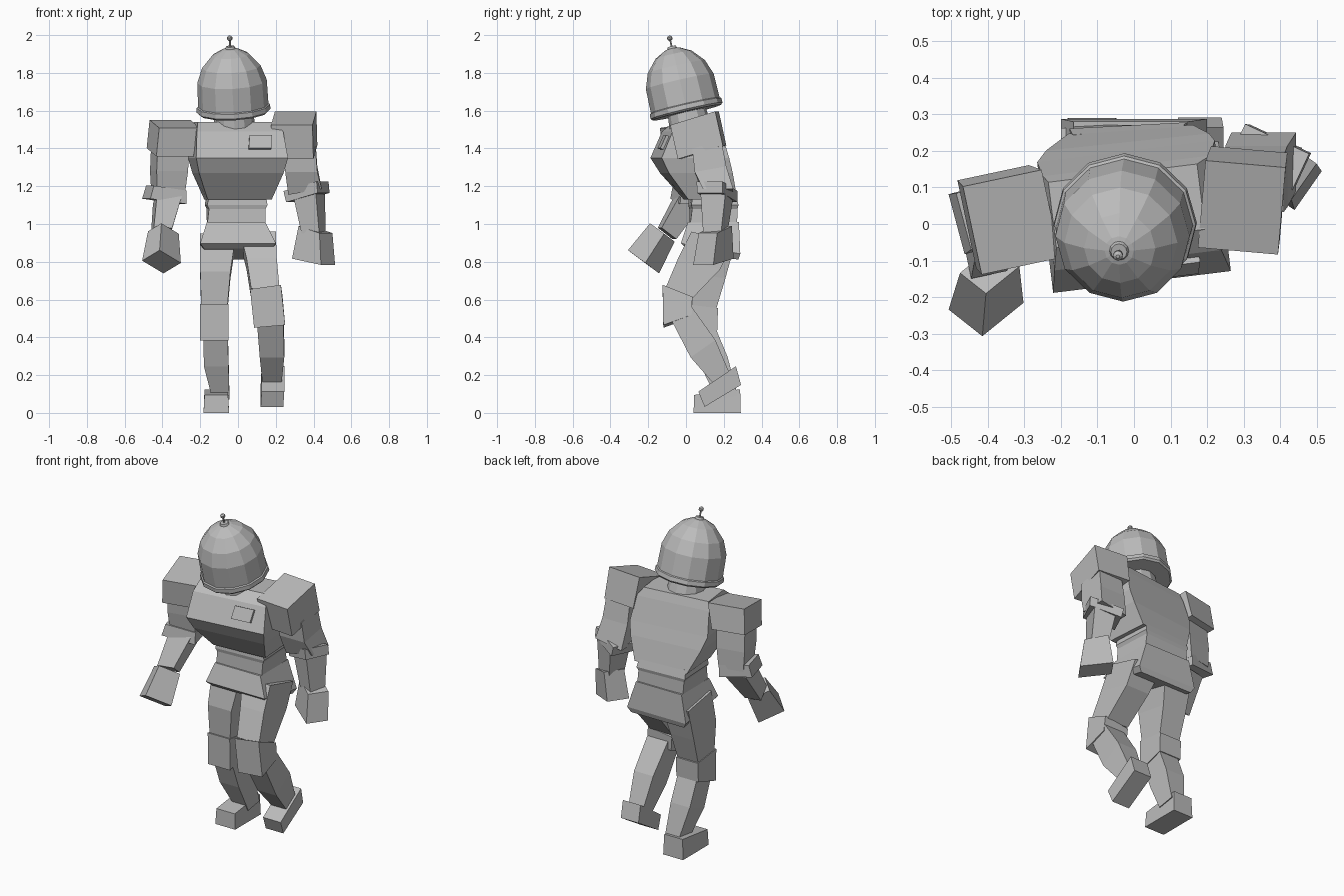
import bpy
import bmesh
from math import cos, sin, tau, radians
from mathutils import Vector, Euler

default_cube = bpy.data.objects.get("Cube")
if default_cube:
    bpy.data.objects.remove(default_cube, do_unlink=True)

grey = bpy.data.materials.new("plain grey")
grey.use_nodes = True
shade = (0.5, 0.5, 0.5, 1)
grey.diffuse_color = shade
grey.node_tree.nodes["Principled BSDF"].inputs["Base Color"].default_value = shade


def turn(pitch=0, roll=0, yaw=0):
    """Rotation matrix from angles in degrees."""
    return Euler([radians(angle) for angle in (pitch, roll, yaw)]).to_matrix()


def ring(x, y, z, width, depth, pitch=0, roll=0, yaw=0, sides=4):
    """One cross-section: a rectangle, or a round outline with more sides."""
    if sides == 4:
        outline = [(-.5, -.5), (.5, -.5), (.5, .5), (-.5, .5)]
    else:
        outline = [(cos(tau * i / sides) / 2, sin(tau * i / sides) / 2) for i in range(sides)]
    rotation = turn(pitch, roll, yaw)
    return [Vector((x, y, z)) + rotation @ Vector((u * width, v * depth, 0)) for u, v in outline]


def loft(name, *rings):
    """Flat-shaded solid running through the given cross-sections."""
    bm = bmesh.new()
    loops = [[bm.verts.new(point) for point in loop] for loop in rings]
    for lower, upper in zip(loops, loops[1:]):
        for i in range(len(lower)):
            j = (i + 1) % len(lower)
            bm.faces.new((lower[i], lower[j], upper[j], upper[i]))
    bm.faces.new(loops[0])
    bm.faces.new(loops[-1])
    bmesh.ops.recalc_face_normals(bm, faces=bm.faces)
    mesh = bpy.data.meshes.new(name)
    bm.to_mesh(mesh)
    bm.free()
    mesh.materials.append(grey)
    part = bpy.data.objects.new(name, mesh)
    bpy.context.collection.objects.link(part)


def lathe(name, base, profile, sides=12, **angles):
    """Round part along a tilted axis; profile holds (height, radius) pairs."""
    axis = turn(**angles) @ Vector((0, 0, 1))
    rings = []
    for height, radius in profile:
        place = Vector(base) + axis * height
        rings.append(ring(*place, radius * 2, radius * 2, sides=sides, **angles))
    loft(name, *rings)


# Helmet, rim, neck and antenna share the tilt of the head
tilt = dict(pitch=13, roll=-3)
head = (-.023, .005, 1.59)
lathe("helmet_dome", head,
      [(.02, .187), (.17, .184), (.25, .155), (.315, .098), (.345, .04), (.352, .01)], **tilt)
lathe("helmet_rim", head, [(0, .186), (.01, .196), (.035, .194), (.04, .186)], **tilt)
lathe("neck", head, [(-.12, .115), (.03, .1)], **tilt)
lathe("antenna_base", head, [(.34, .03), (.36, .022)], **tilt)
lathe("antenna_stem", head, [(.35, .006), (.4, .005)], sides=6, **tilt)
lathe("antenna_ball", head, [(.39, .005), (.398, .014), (.41, .014), (.418, .005)], sides=8, **tilt)

# Torso, turned a little so that its right side leads
loft("chest",
     ring(-.02, .05, 1.54, .41, .18, yaw=7),
     ring(-.005, .03, 1.49, .46, .26, yaw=7),
     ring(0, .02, 1.35, .49, .36, yaw=7),
     ring(0, .055, 1.27, .45, .34, yaw=6),
     ring(0, .13, 1.13, .34, .26, yaw=4))
loft("chest_badge",
     ring(.115, -.13, 1.395, .12, .03, pitch=-25, yaw=7),
     ring(.12, -.098, 1.465, .12, .03, pitch=-25, yaw=7))
loft("waist",
     ring(-.01, .14, 1.15, .30, .23, yaw=4),
     ring(-.01, .145, 1.10, .32, .25, yaw=3),
     ring(-.01, .145, 1.08, .30, .24, yaw=3),
     ring(-.01, .145, .98, .31, .25))
loft("pelvis",
     ring(-.01, .145, 1.01, .31, .27),
     ring(0, .13, .87, .40, .32, pitch=-10),
     ring(0, .14, .84, .36, .28, pitch=-12))

# Shoulder pads
loft("left_shoulder_pad",
     ring(.305, .085, 1.38, .21, .25, pitch=17, yaw=-5),
     ring(.295, .045, 1.56, .22, .25, pitch=17, yaw=-5))
loft("right_shoulder_pad",
     ring(-.36, .02, 1.38, .20, .25, pitch=10, yaw=12),
     ring(-.335, .005, 1.53, .22, .25, pitch=10, yaw=12))

# Left arm hangs slightly behind the body
loft("left_upper_arm",
     ring(.33, .11, 1.42, .16, .16, pitch=15),
     ring(.335, .13, 1.29, .17, .17, pitch=10),
     ring(.355, .17, 1.17, .18, .16, roll=-10))
loft("left_elbow",
     ring(.36, .165, 1.2, .20, .15, roll=-15, yaw=-25),
     ring(.37, .165, 1.14, .19, .15, roll=-15, yaw=-25))
loft("left_forearm",
     ring(.375, .165, 1.16, .13, .14, yaw=-20),
     ring(.40, .155, .95, .10, .10, yaw=-20))
loft("left_hand",
     ring(.41, .155, .97, .14, .12, roll=15, yaw=-35),
     ring(.4, .145, .80, .19, .13, roll=10, yaw=-35))

# Right arm swings forward
loft("right_upper_arm",
     ring(-.36, .02, 1.40, .17, .17, yaw=12),
     ring(-.365, .03, 1.28, .17, .17, yaw=12),
     ring(-.37, .04, 1.16, .15, .15, yaw=12))
loft("right_elbow",
     ring(-.38, .03, 1.19, .18, .16, roll=8, yaw=15),
     ring(-.39, .025, 1.12, .20, .17, roll=8, yaw=15))
loft("right_forearm",
     ring(-.37, .02, 1.14, .14, .13, pitch=-30, yaw=12),
     ring(-.405, -.10, .95, .10, .10, pitch=-37, yaw=12))
loft("right_hand",
     ring(-.395, -.125, .955, .13, .10, pitch=-28, roll=25, yaw=39),
     ring(-.405, -.225, .80, .16, .13, pitch=-28, roll=25, yaw=39))

# Left leg, bent back with the heel raised
loft("left_thigh",
     ring(.105, .14, .93, .19, .23, pitch=-15),
     ring(.125, .07, .79, .16, .23, pitch=-15),
     ring(.145, -.04, .63, .15, .15, pitch=-22))
loft("left_knee",
     ring(.15, -.045, .635, .165, .17, pitch=-22, roll=-8),
     ring(.165, -.045, .485, .165, .16, pitch=20, roll=-5))
loft("left_shin",
     ring(.17, -.02, .52, .14, .13, pitch=35),
     ring(.18, .09, .34, .13, .16, pitch=35),
     ring(.18, .19, .18, .10, .10, pitch=35))
loft("left_foot",
     ring(.18, .195, .09, .12, .225, pitch=31),
     ring(.185, .165, .18, .12, .24, pitch=34))

# Right leg, standing
loft("right_thigh",
     ring(-.105, .15, .93, .19, .23, pitch=-10),
     ring(-.12, .10, .73, .16, .22, pitch=-10),
     ring(-.125, .08, .56, .14, .16, pitch=-10))
loft("right_knee",
     ring(-.125, .08, .565, .15, .18, pitch=-7),
     ring(-.125, .08, .41, .15, .18, pitch=18))
loft("right_shin",
     ring(-.12, .08, .45, .13, .14, pitch=20),
     ring(-.115, .15, .27, .13, .15, pitch=20),
     ring(-.09, .22, .08, .09, .11, pitch=10))
loft("right_foot",
     ring(-.115, .165, 0, .135, .25),
     ring(-.115, .165, .11, .125, .245, pitch=7))
